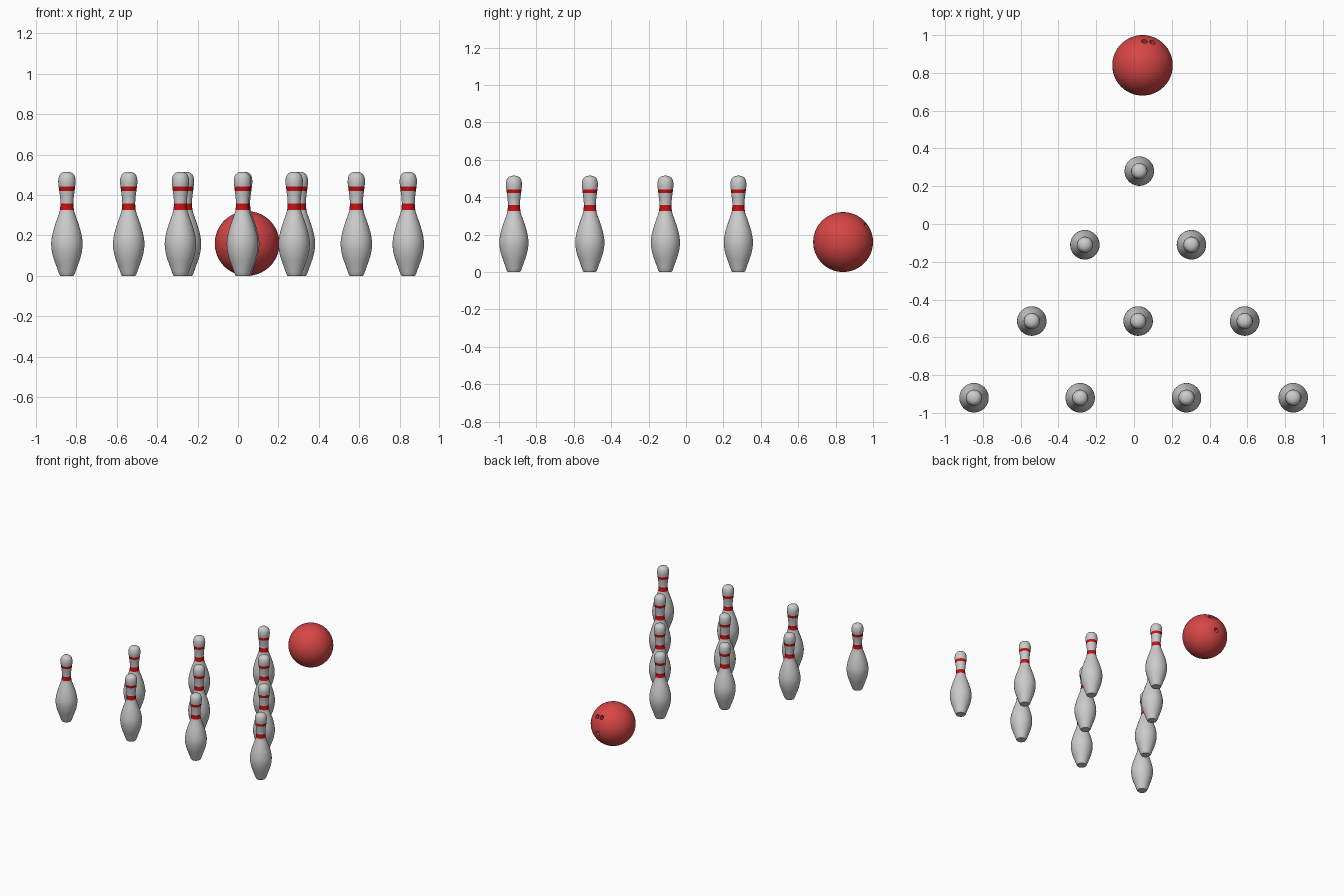
import bpy, bmesh
from math import tau, radians
from mathutils import Vector

if "Cube" in bpy.data.objects:
    bpy.data.objects.remove(bpy.data.objects["Cube"])


def material(name, color):
    m = bpy.data.materials.new(name)
    m.diffuse_color = (*color, 1)
    m.use_nodes = True
    m.node_tree.nodes["Principled BSDF"].inputs["Base Color"].default_value = m.diffuse_color
    return m


pin_white = material("pin_white", (0.8, 0.8, 0.8))
band_red = material("band_red", (0.57, 0.005, 0.005))
ball_red = material("ball_red", (0.68, 0.06, 0.06))


def smooth(obj, angle):
    bpy.ops.object.select_all(action='DESELECT')
    obj.select_set(True)
    bpy.context.view_layer.objects.active = obj
    bpy.ops.object.shade_smooth_by_angle(angle=radians(angle))


def curve_through(pts, steps):
    """Catmull-Rom curve through all but the first and last points."""
    out = []
    for a, b, c, d in zip(pts, pts[1:], pts[2:], pts[3:]):
        for i in range(steps):
            t = i / steps
            out.append(0.5 * (2 * b + (c - a) * t + (2 * a - 5 * b + 4 * c - d) * t**2
                              + (3 * b - a - 3 * c + d) * t**3))
    return out + [pts[-2]]


# Pin profile as (radius, height); the first and last points only steer the curve
profile = [(0.032, -0.01), (0.038, 0.008), (0.053, 0.05), (0.070, 0.10), (0.078, 0.155),
           (0.072, 0.205), (0.058, 0.255), (0.042, 0.30), (0.035, 0.325), (0.032, 0.357),
           (0.034, 0.39), (0.038, 0.421), (0.0405, 0.441), (0.043, 0.468), (0.038, 0.495),
           (0.024, 0.51), (0, 0.515), (-0.024, 0.51)]
bands = [(0.325, 0.357), (0.421, 0.441)]
outline = [Vector((0, 0)), Vector((0.033, 0))] + curve_through([Vector(p) for p in profile], 3)

# Pin body, turned around its axis
bm = bmesh.new()
verts = [bm.verts.new((r, 0, z)) for r, z in outline]
edges = [bm.edges.new(pair) for pair in zip(verts, verts[1:])]
bmesh.ops.spin(bm, geom=verts + edges, axis=(0, 0, 1), cent=(0, 0, 0), angle=tau, steps=40)
bmesh.ops.remove_doubles(bm, verts=bm.verts, dist=1e-5)
bmesh.ops.recalc_face_normals(bm, faces=bm.faces)
for f in bm.faces:
    z = f.calc_center_median().z
    f.material_index = int(any(lo < z < hi for lo, hi in bands))
pin_mesh = bpy.data.meshes.new("pin")
bm.to_mesh(pin_mesh)
bm.free()
pin_mesh.materials.append(pin_white)
pin_mesh.materials.append(band_red)

# Ten pins in a triangle
rows = [(0.28, [0.028]), (-0.11, [-0.26, 0.304]), (-0.514, [-0.541, 0.022, 0.586]),
        (-0.92, [-0.847, -0.285, 0.278, 0.843])]
for y, xs in rows:
    for x in xs:
        pin = bpy.data.objects.new("pin", pin_mesh)
        pin.location = (x, y, 0)
        bpy.context.collection.objects.link(pin)
smooth(pin, 30)

# Ball
R = 0.16
centre = Vector((0.045, 0.84, R))
bpy.ops.mesh.primitive_uv_sphere_add(segments=64, ring_count=32, radius=R, location=centre)
ball = bpy.context.object
ball.name = "ball"
ball.data.materials.append(ball_red)

# Two finger holes and a thumb hole
for d in [(0.010, 0.128, 0.095), (0.053, 0.123, 0.088), (0.023, 0.157, -0.024)]:
    d = Vector(d).normalized()
    bpy.ops.mesh.primitive_cylinder_add(vertices=24, radius=0.016, depth=0.10,
                                        location=centre + d * R,
                                        rotation=d.to_track_quat('Z', 'Y').to_euler())
    cutter = bpy.context.object
    cutter.name = "hole_cutter"
    cutter.hide_render = True
    cutter.data.materials.append(ball_red)
    mod = ball.modifiers.new("hole", 'BOOLEAN')
    mod.operation = 'DIFFERENCE'
    mod.solver = 'EXACT'
    mod.object = cutter
    bpy.context.view_layer.objects.active = ball
    bpy.ops.object.modifier_apply(modifier=mod.name)
    bpy.data.objects.remove(cutter)
smooth(ball, 30)
